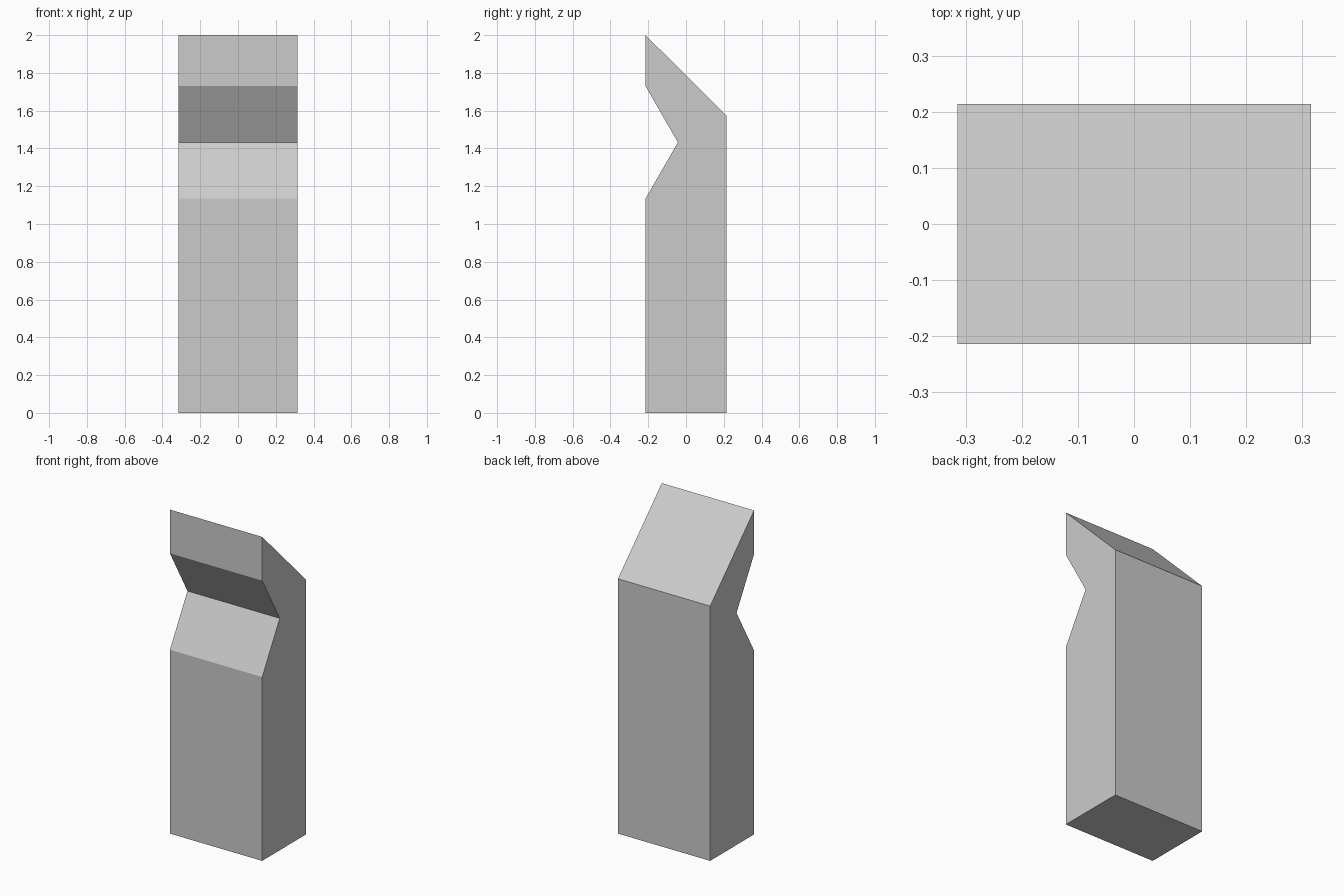
import bpy
import bmesh

cube = bpy.data.objects.get("Cube")
if cube:
    bpy.data.objects.remove(cube, do_unlink=True)

HALF_WIDTH = 0.315
HALF_DEPTH = 0.214

# Side outline as (y, z): slanted roof and a notch cut into the front
outline = [
    (-HALF_DEPTH, 0.0),
    (HALF_DEPTH, 0.0),
    (HALF_DEPTH, 1.573),
    (-HALF_DEPTH, 2.0),
    (-HALF_DEPTH, 1.73),
    (-0.043, 1.432),
    (-HALF_DEPTH, 1.135),
]

# Plain grey material
grey = bpy.data.materials.new("light_grey")
grey.use_nodes = True
colour = (0.6, 0.6, 0.6, 1.0)
grey.diffuse_color = colour
grey.node_tree.nodes["Principled BSDF"].inputs["Base Color"].default_value = colour

# Extrude the outline across the width
bm = bmesh.new()
side = bm.faces.new([bm.verts.new((-HALF_WIDTH, y, z)) for y, z in outline])
extruded = bmesh.ops.extrude_face_region(bm, geom=[side], use_keep_orig=True)
moved = [v for v in extruded["geom"] if isinstance(v, bmesh.types.BMVert)]
bmesh.ops.translate(bm, verts=moved, vec=(2 * HALF_WIDTH, 0, 0))
bmesh.ops.recalc_face_normals(bm, faces=bm.faces)

mesh = bpy.data.meshes.new("notched_pillar")
bm.to_mesh(mesh)
bm.free()
mesh.materials.append(grey)
pillar = bpy.data.objects.new("notched_pillar", mesh)
bpy.context.collection.objects.link(pillar)
